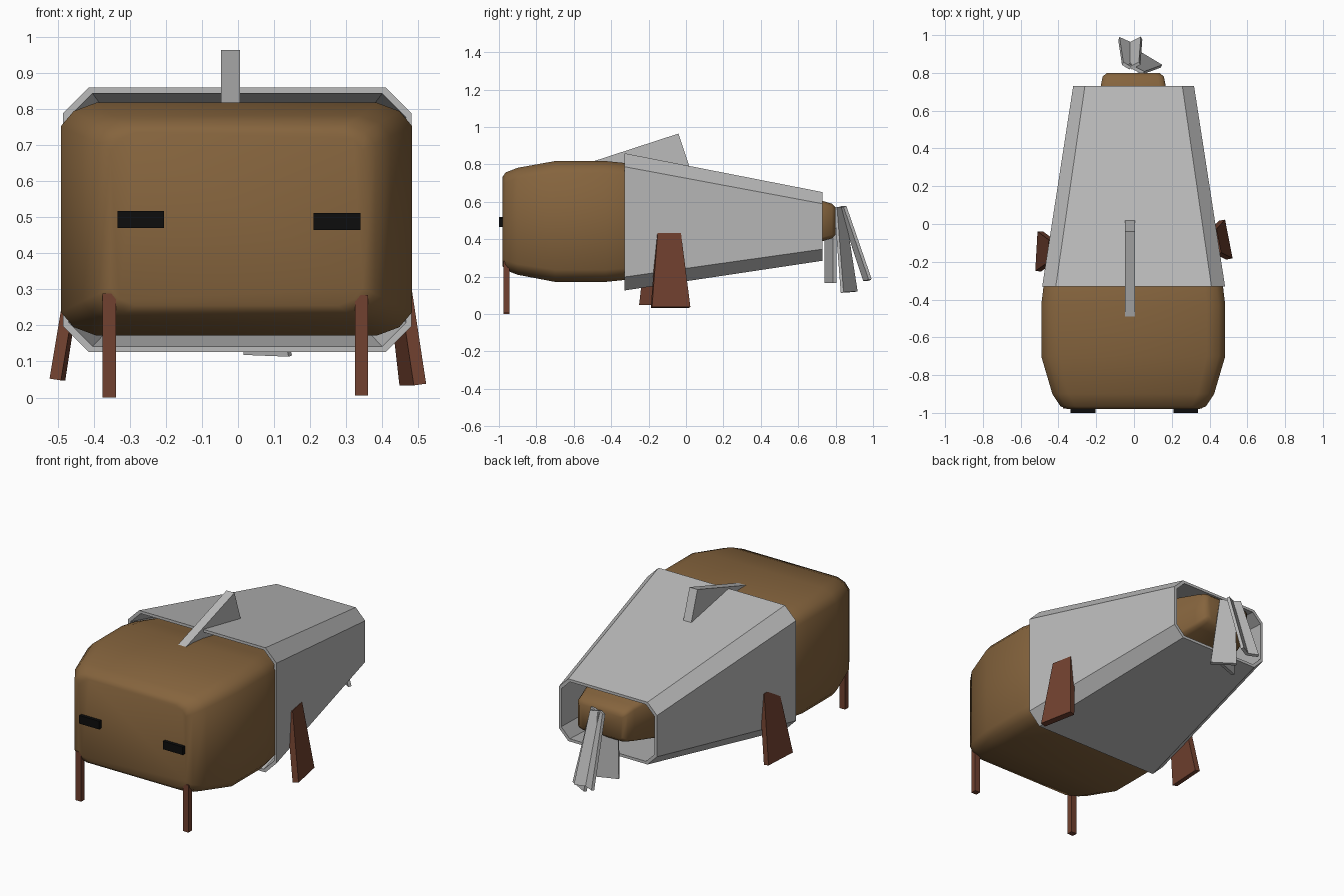
import bpy, bmesh
from mathutils import Vector

if "Cube" in bpy.data.objects:
    bpy.data.objects.remove(bpy.data.objects["Cube"])


def material(name, rgb):
    m = bpy.data.materials.new(name)
    m.diffuse_color = (*rgb, 1)
    m.use_nodes = True
    m.node_tree.nodes["Principled BSDF"].inputs["Base Color"].default_value = m.diffuse_color
    return m


BROWN = material("warm brown", (0.235, 0.127, 0.047))
GREY = material("light grey", (0.50, 0.50, 0.50))
RUST = material("reddish brown", (0.165, 0.053, 0.029))
BLACK = material("near black", (0.004, 0.004, 0.004))


def build(name, verts, faces, mat, smooth=None):
    me = bpy.data.meshes.new(name)
    me.from_pydata([tuple(v) for v in verts], [], faces)
    bm = bmesh.new()
    bm.from_mesh(me)
    bmesh.ops.recalc_face_normals(bm, faces=bm.faces)
    bm.to_mesh(me)
    bm.free()
    me.materials.append(mat)
    ob = bpy.data.objects.new(name, me)
    bpy.context.collection.objects.link(ob)
    if smooth:
        bpy.context.view_layer.objects.active = ob
        ob.select_set(True)
        bpy.ops.object.shade_smooth_by_angle(angle=smooth)
        ob.select_set(False)
    return ob


def loft(name, rings, mat, closed=False, smooth=None):
    """Bridge rings; either cap the ends or join last ring to first."""
    n, k = len(rings[0]), len(rings)
    verts = [v for r in rings for v in r]
    faces = [(i * n + j, i * n + (j + 1) % n,
              (i + 1) % k * n + (j + 1) % n, (i + 1) % k * n + j)
             for i in range(k if closed else k - 1) for j in range(n)]
    if not closed:
        faces += [tuple(range(n)), tuple(range((k - 1) * n, k * n))]
    return build(name, verts, faces, mat, smooth)


def box(name, x0, x1, y0, y1, z0, z1, mat):
    rings = [[(x0, y0, z), (x1, y0, z), (x1, y1, z), (x0, y1, z)] for z in (z0, z1)]
    return loft(name, rings, mat)


def section(y, w, z0, z1, cx, cz, mid=None, ox=0.0):
    """Rectangle with cut corners; mid adds a rounding point per corner."""
    c, h = (z0 + z1) / 2, (z1 - z0) / 2
    quarter = [(w, h - cz), (w - cx, h)]
    if mid:
        quarter.insert(1, (w - cx * mid, h - cz * mid))
    pts = []
    for sx, sz in ((1, 1), (-1, 1), (-1, -1), (1, -1)):
        q = quarter if sx * sz > 0 else quarter[::-1]
        pts += [(ox + sx * x, y, c + sz * z) for x, z in q]
    return pts


# Body: rounded block that narrows toward the tail
stations = [(-0.98, 0.35, 0.255, 0.735), (-0.965, 0.385, 0.235, 0.757),
            (-0.90, 0.428, 0.21, 0.782), (-0.70, 0.487, 0.172, 0.818),
            (-0.43, 0.487, 0.172, 0.818), (-0.33, 0.475, 0.182, 0.808),
            (0.73, 0.172, 0.39, 0.605), (0.78, 0.162, 0.405, 0.59),
            (0.80, 0.14, 0.425, 0.57)]
loft("body", [section(y, w, a, b, w * 0.2, (b - a) * 0.1, 0.36, -0.004)
              for y, w, a, b in stations], BROWN, smooth=0.75)

# Shell: open eight-sided tapered sleeve with wall thickness
t = 0.016
front, back = (-0.33, 0.484, 0.126, 0.86), (0.73, 0.32, 0.285, 0.652)


def shell_ring(s, c, inset):
    y, w, a, b = s
    return section(y, w - inset, a + inset, b - inset, c, c, ox=-0.002)


loft("shell", [shell_ring(front, 0.072, 0), shell_ring(back, 0.062, 0),
               shell_ring(back, 0.056, t), shell_ring(front, 0.066, t)],
     GREY, closed=True)

# Top fin
fin = [(-0.50, 0.815), (-0.04, 0.965), (0.02, 0.785), (-0.30, 0.785)]
loft("top_fin", [[(x, y, z) for y, z in fin] for x in (-0.047, 0.005)], GREY)

# Eyes
box("left_eye", -0.335, -0.205, -1.0, -0.97, 0.47, 0.518, BLACK)
box("right_eye", 0.21, 0.34, -1.0, -0.97, 0.465, 0.512, BLACK)

# Front legs
box("left_front_leg", -0.376, -0.338, -0.977, -0.944, 0.0, 0.288, RUST)
box("right_front_leg", 0.325, 0.361, -0.977, -0.944, 0.005, 0.284, RUST)


def plate(name, bottom, top, thick, mat):
    """Slab between a bottom edge and a top edge, each two points."""
    b0, b1, t0, t1 = [Vector(p) for p in (*bottom, *top)]
    n = (b1 - b0).cross(t0 - b0).normalized() * thick / 2
    quad = [b0, b1, t1, t0]
    return loft(name, [[p - n for p in quad], [p + n for p in quad]], mat)


# Splayed rear legs
plate("right_rear_leg", [(0.505, -0.185, 0.036), (0.465, 0.02, 0.036)],
      [(0.445, -0.155, 0.43), (0.42, -0.03, 0.43)], 0.035, RUST)
plate("left_rear_leg", [(-0.507, -0.25, 0.05), (-0.495, -0.04, 0.05)],
      [(-0.442, -0.205, 0.44), (-0.435, -0.085, 0.44)], 0.032, RUST)

# Tail: drooping plates
feathers = [
    ([(-0.08, 0.982, 0.18), (-0.02, 0.955, 0.18)], [(-0.06, 0.85, 0.575), (-0.02, 0.825, 0.575)]),
    ([(-0.02, 0.955, 0.18), (0.04, 0.985, 0.185)], [(-0.02, 0.825, 0.575), (0.03, 0.85, 0.575)]),
    ([(0.02, 0.91, 0.12), (0.145, 0.835, 0.115)], [(-0.03, 0.84, 0.57), (0.05, 0.80, 0.57)]),
    ([(-0.09, 0.75, 0.165), (0.03, 0.795, 0.165)], [(-0.085, 0.75, 0.46), (0.03, 0.795, 0.46)]),
]
for i, (b, tp) in enumerate(feathers):
    plate(f"tail_plate_{i + 1}", b, tp, 0.018, GREY)
